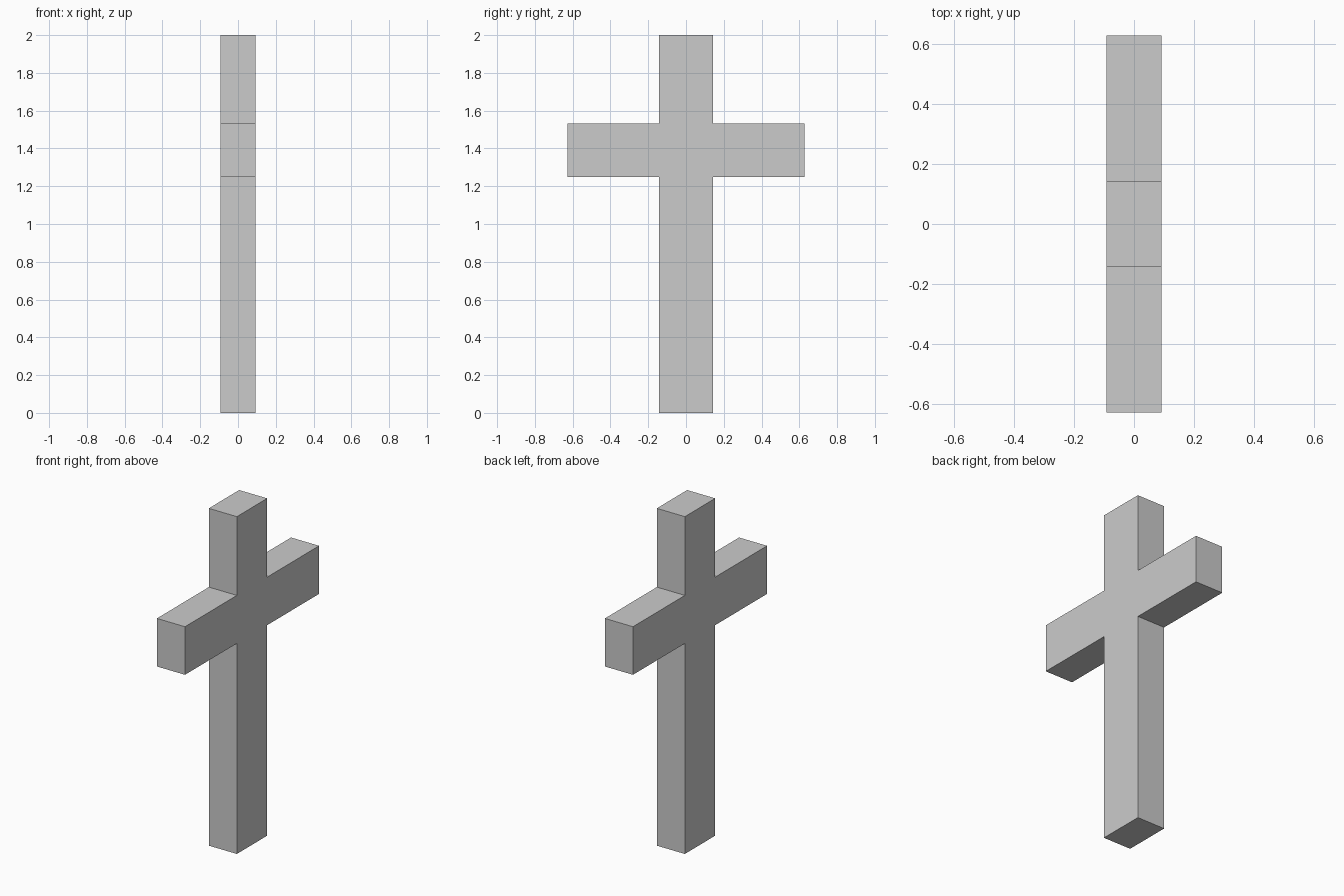
import bpy, bmesh

if "Cube" in bpy.data.objects:
    bpy.data.objects.remove(bpy.data.objects["Cube"])

HALF_DEPTH = 0.092       # along x
STEM, ARM = 0.142, 0.628 # half widths along y
LOW, HIGH, TOP = 1.248, 1.533, 2.0

# Cross outline: one half, then its mirror image
half = [(STEM, 0), (STEM, LOW), (ARM, LOW), (ARM, HIGH), (STEM, HIGH), (STEM, TOP)]
outline = half + [(-y, z) for y, z in reversed(half)]

# Extrude the outline through the thickness
bm = bmesh.new()
face = bm.faces.new([bm.verts.new((-HALF_DEPTH, y, z)) for y, z in outline])
result = bmesh.ops.extrude_face_region(bm, geom=[face], use_keep_orig=True)
moved = [v for v in result["geom"] if isinstance(v, bmesh.types.BMVert)]
bmesh.ops.translate(bm, verts=moved, vec=(2 * HALF_DEPTH, 0, 0))
bmesh.ops.recalc_face_normals(bm, faces=bm.faces)

mesh = bpy.data.meshes.new("cross")
bm.to_mesh(mesh)
bm.free()
bpy.context.collection.objects.link(bpy.data.objects.new("cross", mesh))
